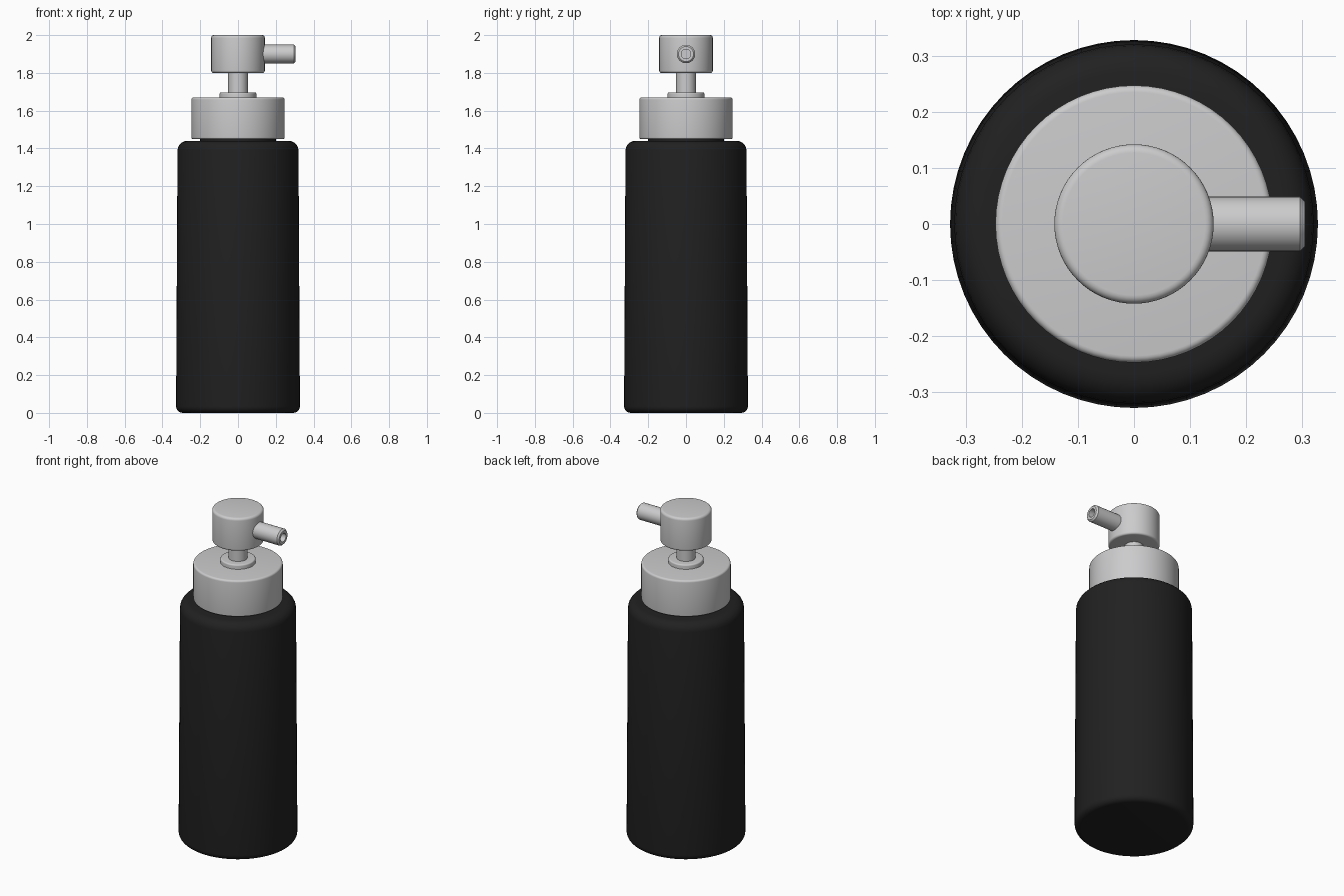
import bpy, bmesh, math
from mathutils import Vector, Matrix

cube = bpy.data.objects.get("Cube")
if cube:
    bpy.data.objects.remove(cube, do_unlink=True)


def material(name, colour, roughness):
    mat = bpy.data.materials.new(name)
    mat.use_nodes = True
    mat.diffuse_color = colour
    bsdf = next(n for n in mat.node_tree.nodes if n.type == "BSDF_PRINCIPLED")
    bsdf.inputs["Base Color"].default_value = colour
    bsdf.inputs["Roughness"].default_value = roughness
    return mat


def rounded(corners, steps=5):
    """Round each (radius, height, fillet) corner of a profile."""
    pts = [Vector(c[:2]) for c in corners]
    out = []
    for i, corner in enumerate(corners):
        p, fillet = pts[i], corner[2]
        if not fillet:
            out.append(p)
            continue
        a = p + (pts[i - 1] - p).normalized() * fillet
        b = p + (pts[i + 1] - p).normalized() * fillet
        centre = a + b - p
        for k in range(steps + 1):
            t = math.pi / 2 * k / steps
            out.append(centre + (a - centre) * math.cos(t) + (b - centre) * math.sin(t))
    return out


def lathe(name, corners, mat, segments=64, placement=Matrix()):
    """Revolve a profile around z, then place it."""
    bm = bmesh.new()
    verts = [bm.verts.new((p.x, 0, p.y)) for p in rounded(corners)]
    edges = [bm.edges.new(pair) for pair in zip(verts, verts[1:])]
    bmesh.ops.spin(bm, geom=verts + edges, cent=(0, 0, 0), axis=(0, 0, 1),
                   angle=math.tau, steps=segments, use_duplicate=False)
    bmesh.ops.remove_doubles(bm, verts=bm.verts, dist=0.0001)
    bmesh.ops.recalc_face_normals(bm, faces=bm.faces)
    bm.transform(placement)
    mesh = bpy.data.meshes.new(name)
    bm.to_mesh(mesh)
    bm.free()
    mesh.materials.append(mat)
    obj = bpy.data.objects.new(name, mesh)
    bpy.context.collection.objects.link(obj)
    bpy.ops.object.select_all(action="DESELECT")
    obj.select_set(True)
    bpy.context.view_layer.objects.active = obj
    bpy.ops.object.shade_smooth_by_angle(angle=math.radians(35))
    return obj


black = material("matte black", (0.015, 0.015, 0.015, 1), 0.6)
silver = material("pale grey", (0.6, 0.6, 0.61, 1), 0.4)

# Bottle body, tapering slightly towards the shoulder, and its neck
lathe("bottle", [(0, 0, 0), (0.328, 0, 0.035), (0.32, 1.44, 0.05),
                 (0.2, 1.44, 0), (0.2, 1.47, 0), (0, 1.47, 0)], black)

# Pump: screw cap, collar ring, stem and press head
lathe("screw_cap", [(0, 1.45, 0), (0.247, 1.45, 0.008),
                    (0.247, 1.67, 0.012), (0, 1.67, 0)], silver)
lathe("collar_ring", [(0, 1.66, 0), (0.097, 1.66, 0),
                      (0.097, 1.697, 0.008), (0, 1.697, 0)], silver)
lathe("pump_stem", [(0, 1.68, 0), (0.052, 1.68, 0),
                    (0.052, 1.82, 0), (0, 1.82, 0)], silver, 32)
lathe("press_head", [(0, 1.8, 0), (0.142, 1.8, 0.012),
                     (0.142, 2, 0.015), (0, 2, 0)], silver)

# Hollow spout with a chamfered tip, pointing to +x
to_side = Matrix.Translation((0, 0, 1.9)) @ Matrix.Rotation(math.pi / 2, 4, "Y")
lathe("spout", [(0, 0.1, 0), (0.049, 0.1, 0), (0.049, 0.296, 0), (0.04, 0.305, 0),
                (0.025, 0.305, 0), (0.025, 0.26, 0), (0, 0.26, 0)],
      silver, 32, to_side)
